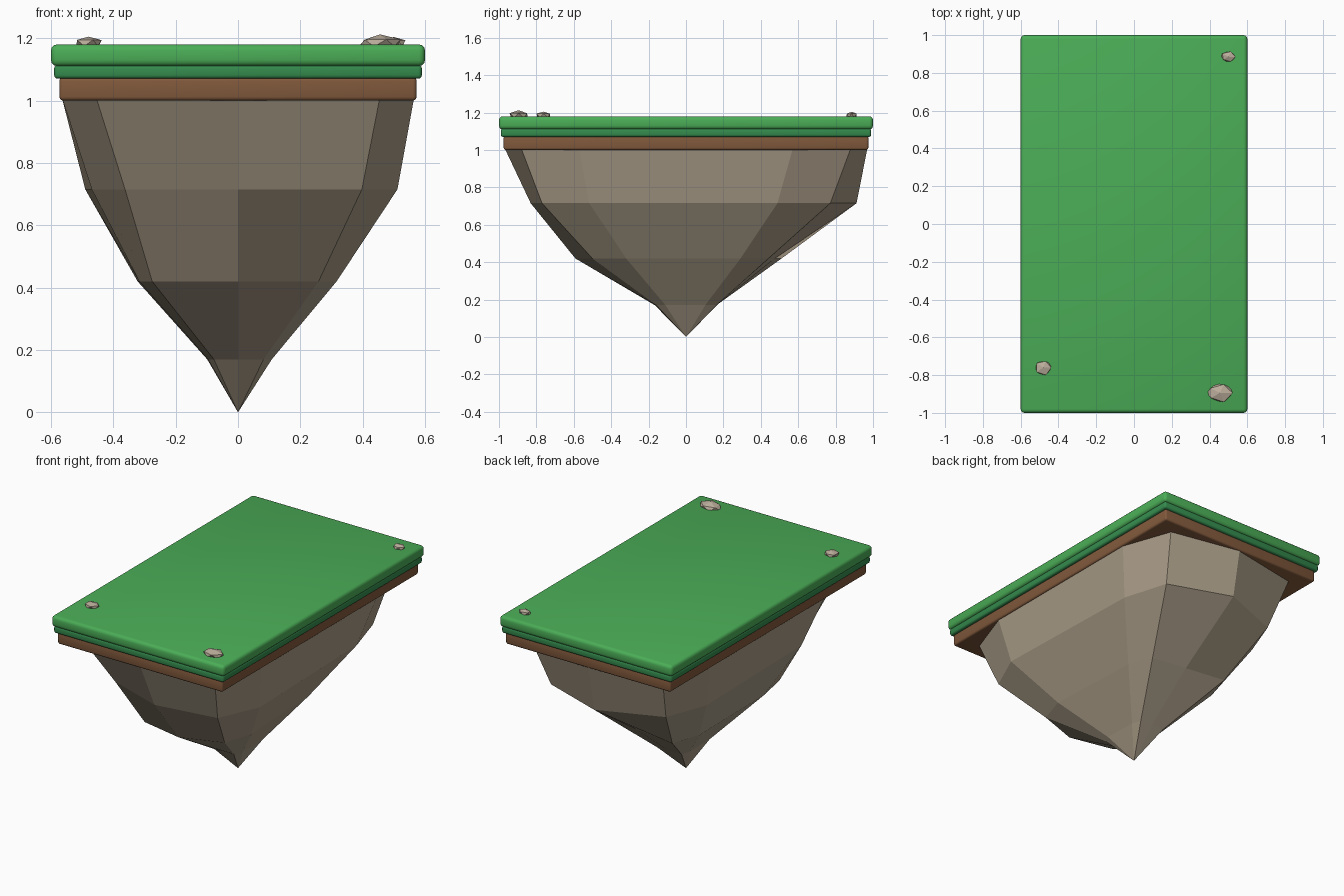
import bpy, bmesh, random
from math import sin, cos, radians, copysign

if "Cube" in bpy.data.objects:
    bpy.data.objects.remove(bpy.data.objects["Cube"])

random.seed(4)


def material(name, color):
    m = bpy.data.materials.new(name)
    m.diffuse_color = (*color, 1)
    m.use_nodes = True
    m.node_tree.nodes["Principled BSDF"].inputs["Base Color"].default_value = m.diffuse_color
    return m


GRASS = material("grass", (0.07, 0.42, 0.095))
DARK_GRASS = material("dark_grass", (0.035, 0.26, 0.075))
DIRT = material("dirt", (0.22, 0.10, 0.045))
ROCK = material("rock", (0.40, 0.335, 0.245))
PEBBLE = material("pebble", (0.50, 0.42, 0.33))


def finish(bm, name, mat):
    bmesh.ops.recalc_face_normals(bm, faces=bm.faces)
    me = bpy.data.meshes.new(name)
    bm.to_mesh(me)
    bm.free()
    me.materials.append(mat)
    ob = bpy.data.objects.new(name, me)
    bpy.context.collection.objects.link(ob)
    return ob


def slab(name, hx, hy, z0, z1, radius, mat):
    bm = bmesh.new()
    bmesh.ops.create_cube(bm, size=1)
    for v in bm.verts:
        v.co = (v.co.x * 2 * hx, v.co.y * 2 * hy, (z0 + z1) / 2 + v.co.z * (z1 - z0))
    bmesh.ops.bevel(bm, geom=bm.edges[:], offset=radius, segments=3,
                    profile=0.5, affect='EDGES')
    ob = finish(bm, name, mat)
    bpy.context.view_layer.objects.active = ob
    ob.select_set(True)
    bpy.ops.object.shade_smooth_by_angle(angle=radians(35))
    ob.select_set(False)


# Layered platform
slab("grass_top", 0.60, 1.00, 1.11, 1.18, 0.02, GRASS)
slab("grass_underlayer", 0.59, 0.99, 1.07, 1.115, 0.012, DARK_GRASS)
slab("dirt_layer", 0.573, 0.975, 1.00, 1.075, 0.012, DIRT)

# Tapering rock: ten-sided rounded-rectangle rings with uneven shrink, from the front going to +x
rings = [
    (1.01, [1] * 10),
    (0.715, [.856, .873, .905, .855, .875, .94, .86, .867, .83, .796]),
    (0.42, [.61, .568, .56, .51, .50, .49, .58, .57, .56, .605]),
    (0.17, [.172, .18, .192, .18, .185, .17, .185, .175, .17, .17]),
]


def power(v, p=0.45):
    return copysign(abs(v) ** p, v) if abs(v) > 1e-6 else 0.0


bm = bmesh.new()
loops = []
for z, scales in rings:
    loops.append([bm.verts.new((0.578 * s * power(sin(radians(36 * i))),
                                -0.97 * s * power(cos(radians(36 * i))), z))
                  for i, s in enumerate(scales)])
tip = bm.verts.new((0, 0, 0))
bm.faces.new(loops[0])
for a, b in zip(loops, loops[1:]):
    for i in range(10):
        j = (i + 1) % 10
        bm.faces.new((a[i], a[j], b[j], b[i]))
for i in range(10):
    bm.faces.new((loops[-1][i], loops[-1][(i + 1) % 10], tip))
finish(bm, "rock_base", ROCK)

# Faceted pebbles on the grass
for n, (x, y, rx, ry, rz) in enumerate([(-0.48, -0.76, 0.047, 0.042, 0.022),
                                        (0.455, -0.895, 0.071, 0.052, 0.026),
                                        (0.50, 0.885, 0.041, 0.03, 0.021)]):
    bm = bmesh.new()
    bmesh.ops.create_icosphere(bm, subdivisions=1, radius=1)
    for v in bm.verts:
        k = random.uniform(0.88, 1.12)
        v.co = (x + v.co.x * rx * k, y + v.co.y * ry * k, 1.184 + v.co.z * rz * k)
    finish(bm, f"pebble_{n + 1}", PEBBLE)
